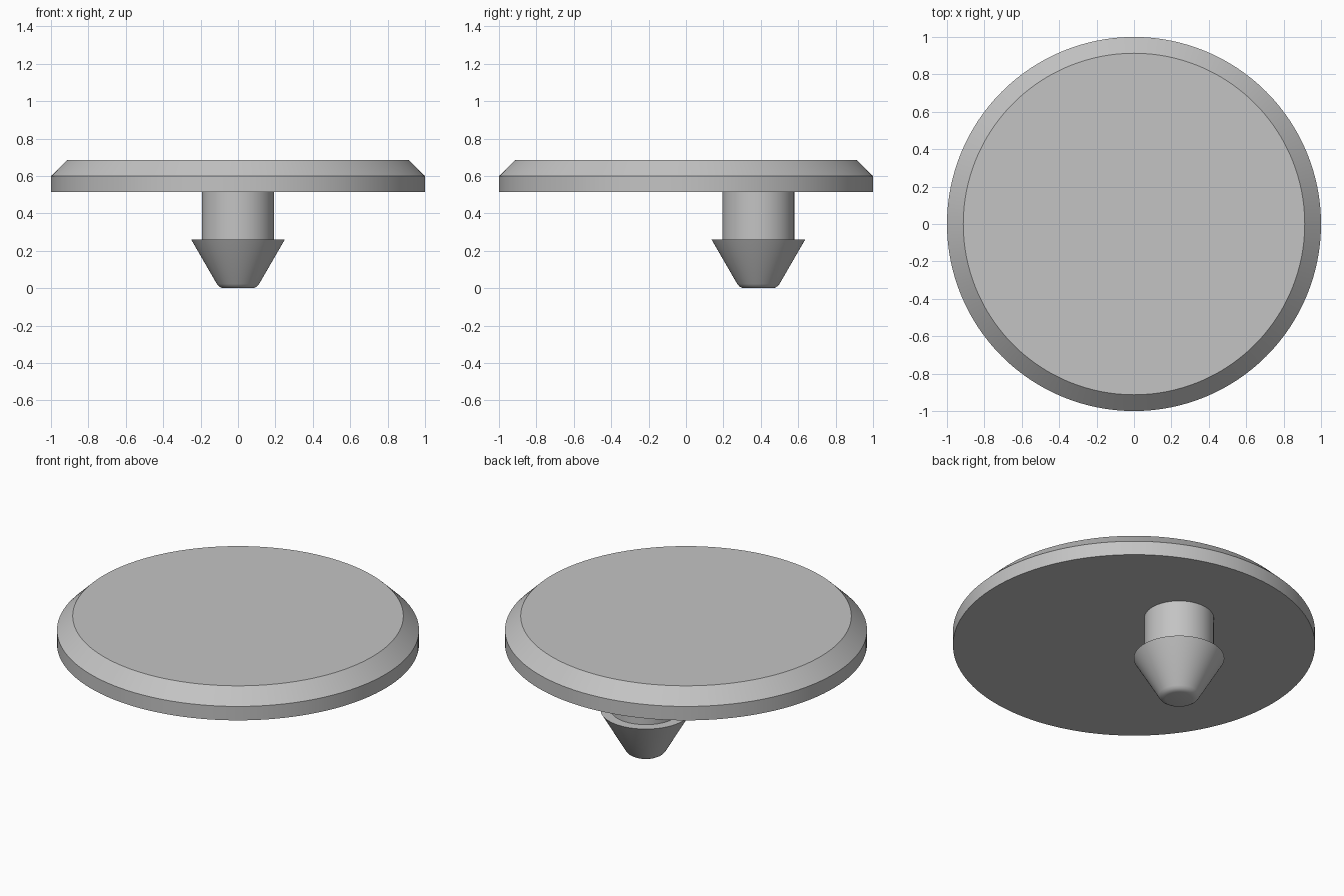
import bpy, bmesh, math

cube = bpy.data.objects.get("Cube")
if cube:
    bpy.data.objects.remove(cube, do_unlink=True)

grey = bpy.data.materials.new("light_grey")
grey.use_nodes = True
colour = (0.55, 0.55, 0.55, 1)
grey.diffuse_color = colour
grey.node_tree.nodes["Principled BSDF"].inputs["Base Color"].default_value = colour


def lathe(name, profile, y=0, sides=96):
    """Revolve a (radius, height) profile, from bottom to top, and cap both ends."""
    bm = bmesh.new()
    rings = []
    for r, z in profile:
        angles = [2 * math.pi * i / sides for i in range(sides)]
        rings.append([bm.verts.new((r * math.cos(a), r * math.sin(a), z)) for a in angles])
    for low, high in zip(rings, rings[1:]):
        for i in range(sides):
            j = (i + 1) % sides
            bm.faces.new((low[i], low[j], high[j], high[i]))
    bm.faces.new(rings[0][::-1])
    bm.faces.new(rings[-1])
    mesh = bpy.data.meshes.new(name)
    bm.to_mesh(mesh)
    bm.free()
    mesh.materials.append(grey)
    obj = bpy.data.objects.new(name, mesh)
    obj.location.y = y
    bpy.context.collection.objects.link(obj)
    bpy.ops.object.select_all(action="DESELECT")
    obj.select_set(True)
    bpy.context.view_layer.objects.active = obj
    bpy.ops.object.shade_smooth_by_angle(angle=math.radians(30))
    return obj


# Round plate with a chamfered upper rim
lathe("disc_plate", [(1, 0.515), (1, 0.60), (0.913, 0.685)], sides=128)

# Off-centre snap pin: barbed head with a rounded tip, then the shaft
pin_y = 0.387
tip = [(0.075, 0), (0.09, 0.003), (0.103, 0.011), (0.113, 0.023)]
lathe("pin_head", tip + [(0.25, 0.26)], pin_y)
lathe("pin_shaft", [(0.192, 0.26), (0.192, 0.515)], pin_y)
